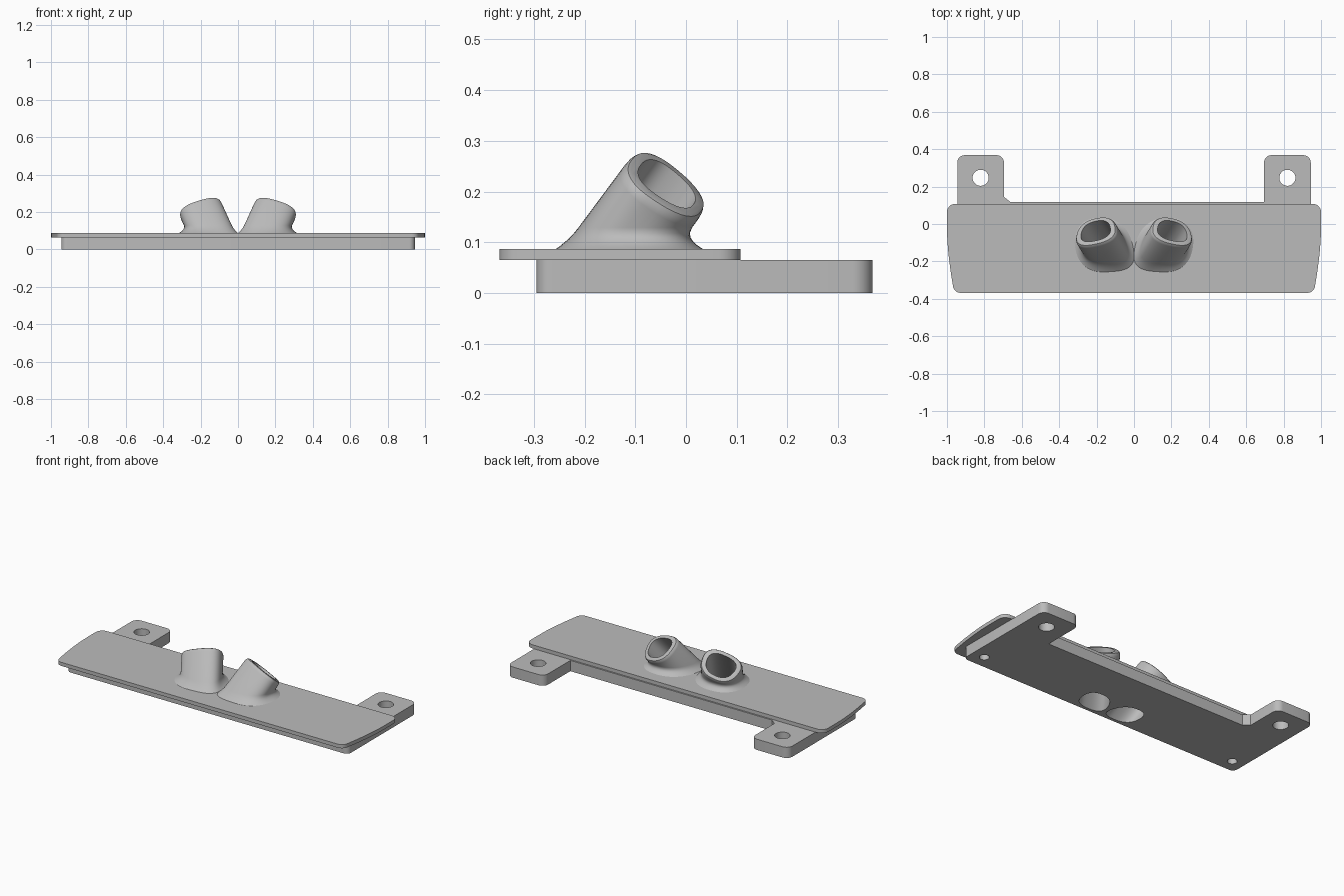
import bpy, bmesh, math
from mathutils import Vector

if "Cube" in bpy.data.objects:
    bpy.data.objects.remove(bpy.data.objects["Cube"], do_unlink=True)

grey = bpy.data.materials.new("plain grey")
grey.use_nodes = True
grey.diffuse_color = (0.5, 0.5, 0.5, 1)
grey.node_tree.nodes["Principled BSDF"].inputs["Base Color"].default_value = (0.5, 0.5, 0.5, 1)


def loft(name, rings):
    """Closed solid through a list of equal-length rings."""
    bm = bmesh.new()
    loops = [[bm.verts.new(p) for p in ring] for ring in rings]
    n = len(loops[0])
    for low, high in zip(loops, loops[1:]):
        for i in range(n):
            j = (i + 1) % n
            bm.faces.new((low[i], low[j], high[j], high[i]))
    bm.faces.new(loops[0][::-1])
    bm.faces.new(loops[-1])
    bmesh.ops.recalc_face_normals(bm, faces=bm.faces)
    mesh = bpy.data.meshes.new(name)
    bm.to_mesh(mesh)
    bm.free()
    mesh.materials.append(grey)
    obj = bpy.data.objects.new(name, mesh)
    bpy.context.collection.objects.link(obj)
    return obj


def rounded(corners, steps=8):
    """Outline from (x, y, radius) corners, each turned into an arc."""
    out = []
    for k, (x, y, r) in enumerate(corners):
        p = Vector((x, y))
        if r == 0:
            out.append(p)
            continue
        a = (Vector(corners[k - 1][:2]) - p).normalized()
        b = (Vector(corners[(k + 1) % len(corners)][:2]) - p).normalized()
        half = a.angle(b) / 2
        centre = p + (a + b).normalized() * r / math.sin(half)
        start = p + a * r / math.tan(half) - centre
        end = p + b * r / math.tan(half) - centre
        for i in range(steps + 1):
            t = i / steps
            sweep = math.pi - 2 * half
            out.append(centre + (start * math.sin((1 - t) * sweep)
                                 + end * math.sin(t * sweep)) / math.sin(sweep))
    return out


def slab(name, outline, z0, z1):
    return loft(name, [[(p[0], p[1], z) for p in outline] for z in (z0, z1)])


def cylinder(name, x, y, r, z0, z1):
    ring = [(x + r * math.cos(i * math.tau / 32), y + r * math.sin(i * math.tau / 32))
            for i in range(32)]
    return slab(name, ring, z0, z1)


def cut(obj, cutters):
    bpy.context.view_layer.objects.active = obj
    for c in cutters:
        c.hide_render = True
        mod = obj.modifiers.new("hole", 'BOOLEAN')
        mod.operation, mod.solver, mod.object = 'DIFFERENCE', 'EXACT', c
        bpy.ops.object.modifier_apply(modifier=mod.name)


# Leaning tube: axis w, section axes u and v, centre of the mouth
PLATE_TOP = 0.087
SEGMENTS = 56
w = Vector((0.345, 0.56, 0.754)).normalized()
u = (Vector((1, 0, 0)) - w * w.x).normalized()
v = Vector((0, w.z, -w.y)).normalized()
MOUTH = Vector((0.205, -0.037, 0.214))


def section(scale, t):
    pts = []
    for i in range(SEGMENTS):
        a = i * math.tau / SEGMENTS
        c, s = math.cos(a), math.sin(a)
        cu = math.copysign(abs(c) ** 0.8, c)
        sv = math.copysign(abs(s) ** 0.8, s)
        pts.append(MOUTH + w * t + scale * (0.115 * cu * (1 - 0.12 * sv) * u + 0.09 * sv * v))
    return pts


def foot(z, amount):
    """Section slid down the axis to height z, flared most under the overhang."""
    centre = MOUTH + w * (z - MOUTH.z) / w.z
    lean = Vector((w.x, w.y, 0)).normalized()
    pts = []
    for p in section(1, 0):
        q = p + w * (z - p.z) / w.z
        d = (q - centre).normalized()
        pts.append(q + d * amount * (0.01 + 0.0225 * (1 + d.dot(lean))))
    return pts


def mirrored(rings, side):
    return [[(p.x * side, p.y, p.z) for p in ring] for ring in rings]


outer = [foot(PLATE_TOP - 0.006, 1)]
for i in range(8):
    s = i / 7
    outer.append(foot(PLATE_TOP + 0.042 * s * s, (1 - s * s) ** 2))
outer += [section(1, -0.022), section(0.985, -0.011), section(0.945, -0.003), section(0.88, 0)]
bore = [section(0.72, -0.45), section(0.72, 0.05)]

tubes, bores = [], []
for side, word in ((1, "left"), (-1, "right")):
    tubes.append(loft(word + "_tube", mirrored(outer, side)))
    bores.append(loft(word + "_bore_cutter", mirrored(bore, side)))

# Lower plate with two mounting ears
lower_plate = slab("lower_plate", rounded([
    (-0.945, -0.295, 0.03), (0.945, -0.295, 0.03), (0.945, 0.368, 0.04),
    (0.695, 0.368, 0.04), (0.695, 0.117, 0), (-0.66, 0.117, 0),
    (-0.695, 0.145, 0), (-0.695, 0.368, 0.04), (-0.945, 0.368, 0.04)]), 0, 0.065)

# Upper plate with bowed ends
right_edge = [(0.962, -0.368, 0.04), (0.981, -0.25, 0), (0.991, -0.17, 0),
              (0.998, -0.09, 0), (1, -0.01, 0), (1, 0.108, 0.045)]
upper_plate = slab("upper_plate", rounded(
    right_edge + [(-x, y, r) for x, y, r in reversed(right_edge)]), 0.065, PLATE_TOP)

# Through holes in the ears and blind holes under the front corners
screw_holes = []
for side in (1, -1):
    screw_holes.append(cylinder("ear_hole_cutter", side * 0.82, 0.247, 0.043, -0.1, 0.2))
    screw_holes.append(cylinder("blind_hole_cutter", side * 0.868, -0.215, 0.027, -0.1, 0.045))

cut(lower_plate, screw_holes + bores)
cut(upper_plate, bores)
for tube, hole in zip(tubes, bores):
    cut(tube, [hole])
for helper in screw_holes + bores:
    bpy.data.objects.remove(helper, do_unlink=True)

bpy.ops.object.select_all(action='DESELECT')
for obj in tubes + [lower_plate, upper_plate]:
    obj.select_set(True)
bpy.context.view_layer.objects.active = lower_plate
bpy.ops.object.shade_smooth_by_angle(angle=math.radians(35))
